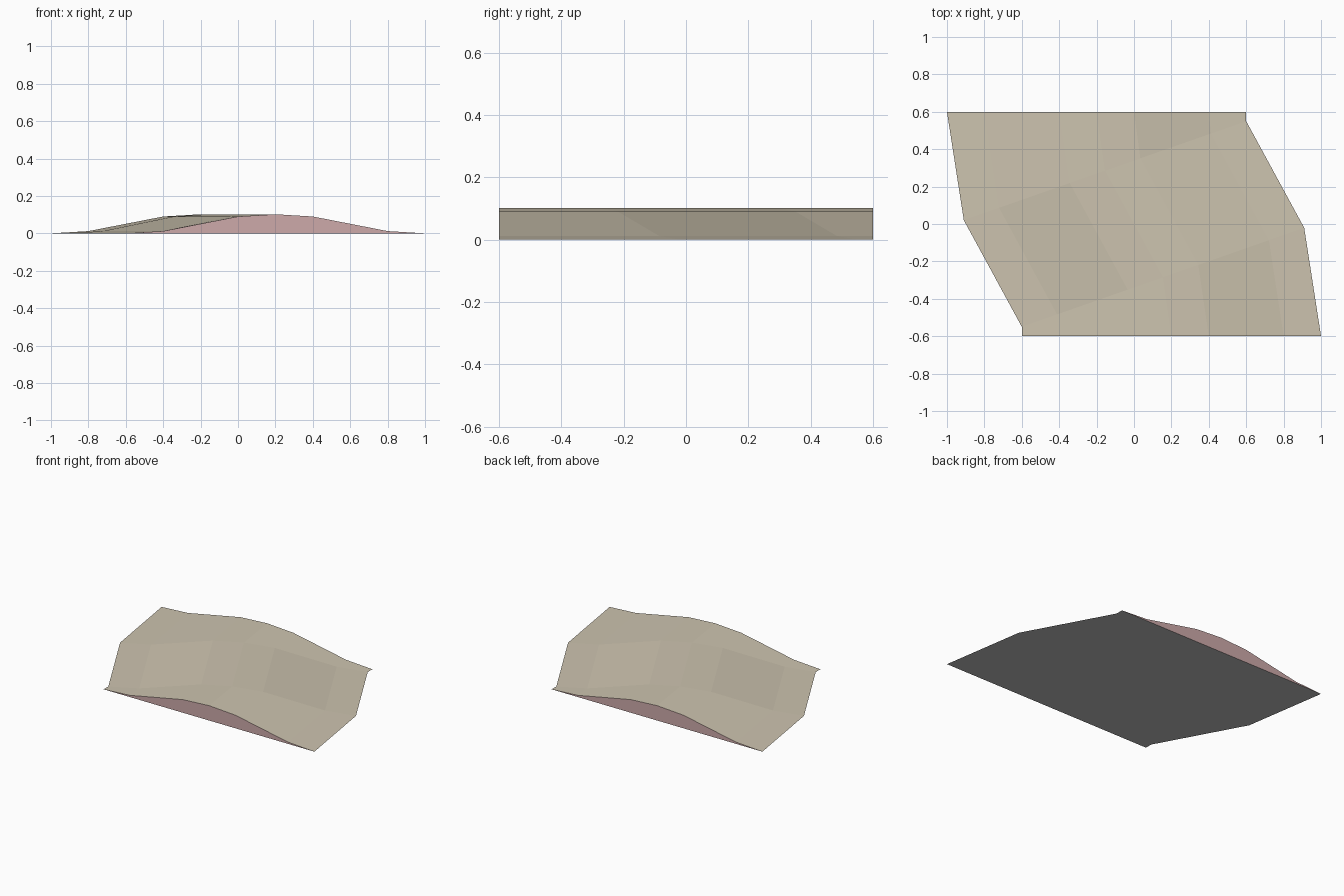
import bpy, bmesh, math
from mathutils import Vector

cube = bpy.data.objects.get("Cube")
if cube:
    bpy.data.objects.remove(cube, do_unlink=True)


def make_material(name, colour):
    mat = bpy.data.materials.new(name)
    mat.use_nodes = True
    mat.diffuse_color = (*colour, 1)
    bsdf = next(n for n in mat.node_tree.nodes if n.type == 'BSDF_PRINCIPLED')
    bsdf.inputs["Base Color"].default_value = (*colour, 1)
    return mat


SAND, PINK, GREY = range(3)
materials = [make_material("sand", (0.61, 0.55, 0.43)),
             make_material("dusty_pink", (0.61, 0.40, 0.40)),
             make_material("grey", (0.50, 0.50, 0.50))]

# Bank cross-section: offset from the centre line, height
half = [(0.8, 0), (0.6, 0.012), (0.2, 0.09)]
profile = [(-x, z) for x, z in half] + [(0, 0.102)] + half[::-1]

# Stations along the S-bend: centre x, centre y, turn of the section
turn = math.radians(19.3)
stations = [(0.2, -0.6, 0), (0.155, -0.285, turn),
            (-0.155, 0.285, turn), (-0.2, 0.6, 0)]

bm = bmesh.new()
rows = []
for cx, cy, angle in stations:
    across = Vector((math.cos(angle), math.sin(angle), 0))
    rows.append([bm.verts.new(Vector((cx, cy, z)) + across * d)
                 for d, z in profile])


def add_face(verts, material):
    bm.faces.new(verts).material_index = material


# Sloped top panels
for a, b in zip(rows, rows[1:]):
    for i in range(len(profile) - 1):
        add_face((a[i], a[i + 1], b[i + 1], b[i]), SAND)

# Cut ends
add_face(rows[0][::-1], PINK)
add_face(rows[-1], PINK)

# Flat underside
add_face([r[0] for r in rows] + [r[-1] for r in rows[::-1]], GREY)

bmesh.ops.recalc_face_normals(bm, faces=bm.faces[:])
mesh = bpy.data.meshes.new("curved_bank")
bm.to_mesh(mesh)
bm.free()
for mat in materials:
    mesh.materials.append(mat)
bank = bpy.data.objects.new("curved_bank", mesh)
bpy.context.collection.objects.link(bank)
